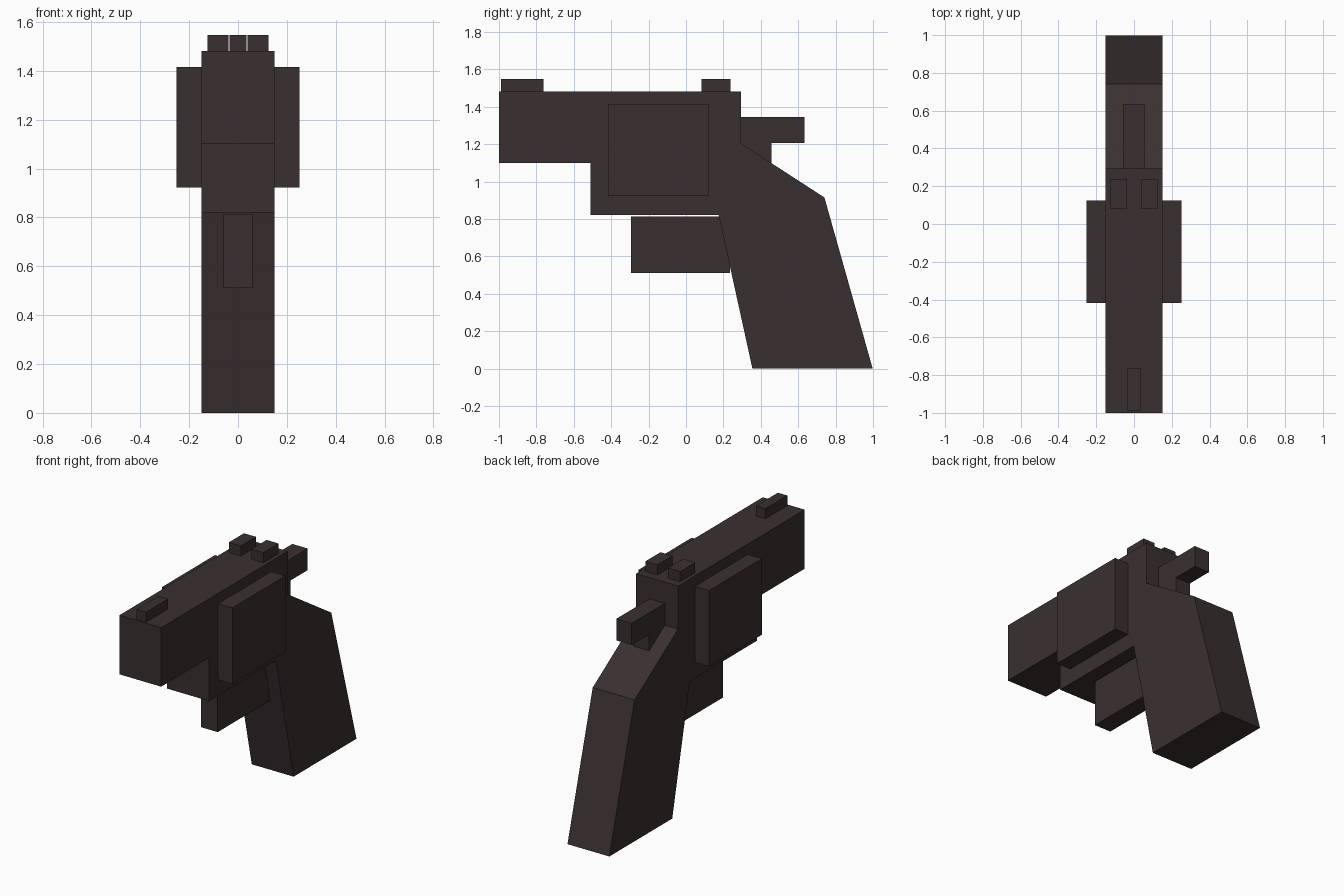
import bpy
import bmesh

if "Cube" in bpy.data.objects:
    bpy.data.objects.remove(bpy.data.objects["Cube"])

# One dark colour for the whole model
mat = bpy.data.materials.new("dark brown black")
mat.diffuse_color = (0.042, 0.029, 0.03, 1)
mat.use_nodes = True
mat.node_tree.nodes["Principled BSDF"].inputs["Base Color"].default_value = mat.diffuse_color


def extrude_profile(name, points, x0, x1):
    """Flat-sided solid from a (y, z) side profile, spanning x0 to x1."""
    bm = bmesh.new()
    face = bm.faces.new([bm.verts.new((x0, y, z)) for y, z in points])
    ext = bmesh.ops.extrude_face_region(bm, geom=[face])
    moved = [v for v in ext["geom"] if isinstance(v, bmesh.types.BMVert)]
    bmesh.ops.translate(bm, verts=moved, vec=(x1 - x0, 0, 0))
    bmesh.ops.recalc_face_normals(bm, faces=bm.faces[:])
    mesh = bpy.data.meshes.new(name)
    bm.to_mesh(mesh)
    bm.free()
    mesh.materials.append(mat)
    obj = bpy.data.objects.new(name, mesh)
    bpy.context.collection.objects.link(obj)
    return obj


def block(name, x, y, z):
    """Box from (min, max) ranges."""
    return extrude_profile(name, [(y[0], z[0]), (y[1], z[0]), (y[1], z[1]), (y[0], z[1])], *x)


# Barrel, frame and slanted grip in one silhouette
extrude_profile("frame_and_grip", [
    (-1.0, 1.1), (-1.0, 1.482), (0.295, 1.482), (0.295, 1.203), (0.74, 0.915),
    (0.998, 0.0), (0.355, 0.0), (0.175, 0.82), (-0.51, 0.82), (-0.51, 1.1)], -0.15, 0.15)

# Trigger block, let into the front of the grip
block("trigger_block", (-0.06, 0.06), (-0.293, 0.235), (0.512, 0.814))

# Hammer with its stem running down to the grip
extrude_profile("hammer", [
    (0.29, 1.345), (0.634, 1.345), (0.634, 1.205), (0.456, 1.205),
    (0.456, 1.095), (0.29, 1.2)], -0.055, 0.055)

# Front sight
block("front_sight", (-0.034, 0.034), (-0.988, -0.763), (1.475, 1.547))

# Paired side drums and rear sights
for side, s in (("left", -1), ("right", 1)):
    block("side_drum_" + side, sorted((s * 0.145, s * 0.252)), (-0.418, 0.124), (0.923, 1.415))
    block("rear_sight_" + side, sorted((s * 0.038, s * 0.124)), (0.083, 0.238), (1.475, 1.547))
